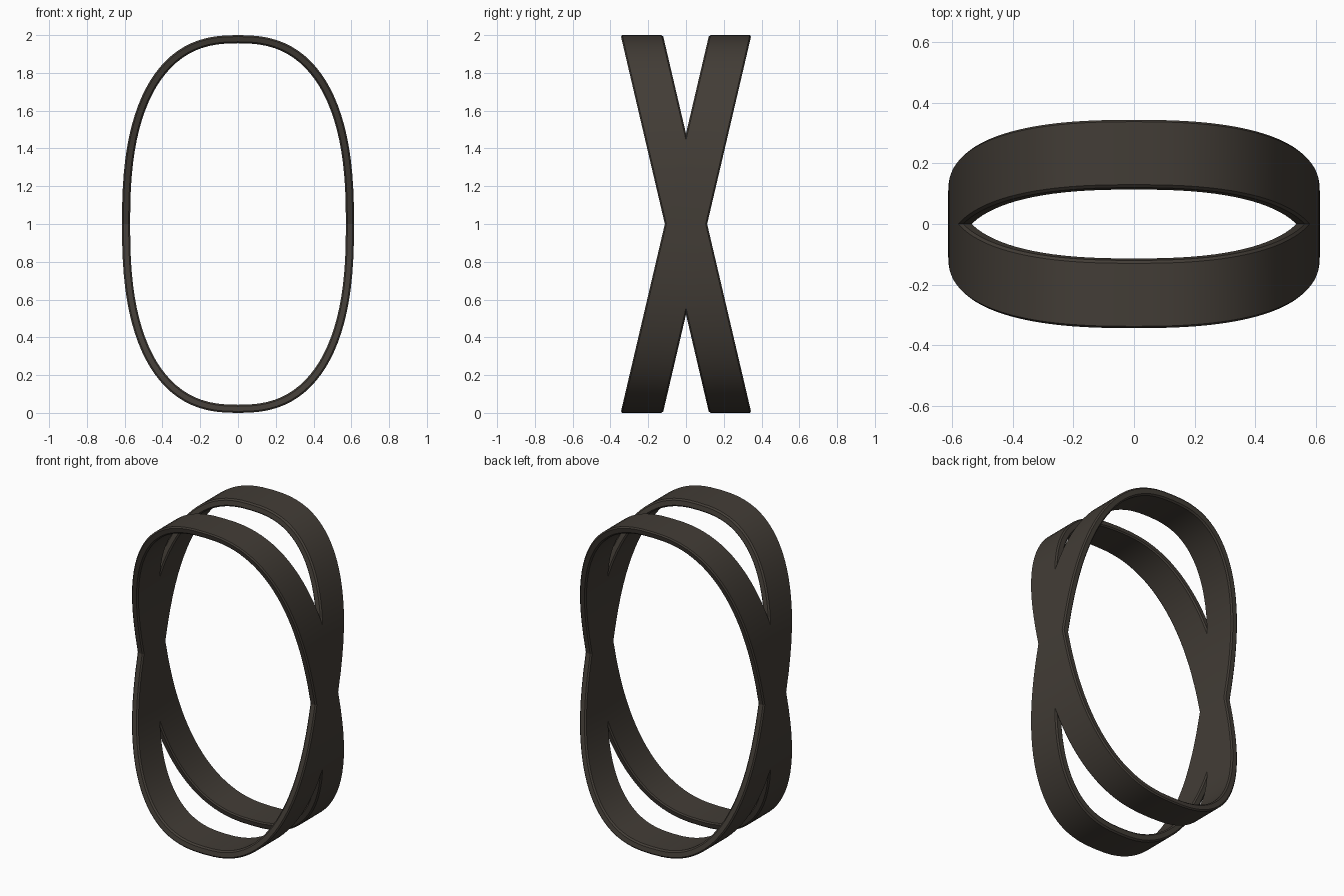
import bpy, bmesh, math

if "Cube" in bpy.data.objects:
    bpy.data.objects.remove(bpy.data.objects["Cube"])

SEGMENTS = 96
HALF_X, HALF_Z = 0.614, 1.0     # outer outline half sizes
THICK, HALF_WIDTH = 0.043, 0.112
SLOPE = 0.234                   # sideways lean per unit of height
BEVEL = 0.008
POWER = 2.5                     # squareness of the oval

mat = bpy.data.materials.new("dark_bronze")
mat.diffuse_color = (0.055, 0.046, 0.037, 1)
mat.use_nodes = True
mat.node_tree.nodes["Principled BSDF"].inputs["Base Color"].default_value = mat.diffuse_color


def oval(t, inset):
    c, s = math.cos(t), math.sin(t)
    x = math.copysign(abs(c) ** (2 / POWER), c)
    z = math.copysign(abs(s) ** (2 / POWER), s)
    return x * (HALF_X - inset), z * (HALF_Z - inset)


# bevelled rectangular cross-section: (sideways offset, inset from outer face)
w, b, t = HALF_WIDTH, BEVEL, THICK
section = [(-w + b, 0), (w - b, 0), (w, b), (w, t - b),
           (w - b, t), (-w + b, t), (-w, t - b), (-w, b)]


def make_band(name, lean):
    bm = bmesh.new()
    rings = []
    for i in range(SEGMENTS):
        ring = []
        for y, inset in section:
            x, z = oval(2 * math.pi * i / SEGMENTS, inset)
            ring.append(bm.verts.new((x, y + lean * SLOPE * z, z + HALF_Z)))
        rings.append(ring)
    n = len(section)
    for i in range(SEGMENTS):
        r0, r1 = rings[i], rings[(i + 1) % SEGMENTS]
        for j in range(n):
            k = (j + 1) % n
            bm.faces.new((r0[j], r0[k], r1[k], r1[j]))
    bmesh.ops.recalc_face_normals(bm, faces=bm.faces)
    me = bpy.data.meshes.new(name)
    bm.to_mesh(me)
    bm.free()
    me.materials.append(mat)
    ob = bpy.data.objects.new(name, me)
    bpy.context.collection.objects.link(ob)
    bpy.context.view_layer.objects.active = ob
    ob.select_set(True)
    bpy.ops.object.shade_smooth_by_angle(angle=math.radians(30))
    ob.select_set(False)


# two oval bands leaning opposite ways, crossing at mid height
make_band("band_leaning_back", 1)
make_band("band_leaning_front", -1)
